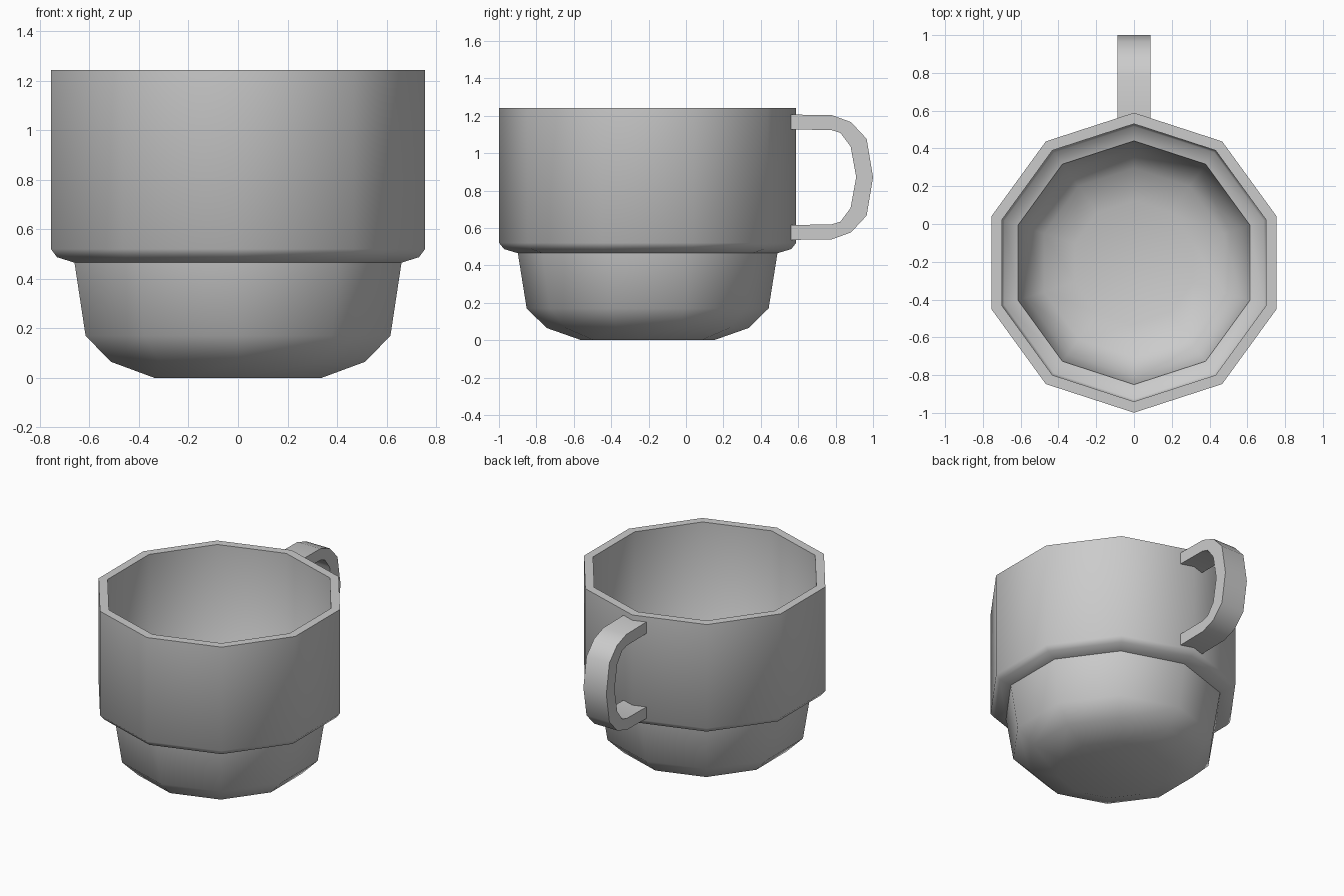
import bpy, bmesh, math

if "Cube" in bpy.data.objects:
    bpy.data.objects.remove(bpy.data.objects["Cube"])

SIDES = 10
CY = -0.205          # centre of the cup body

grey = bpy.data.materials.new("light_grey")
grey.diffuse_color = (0.6, 0.6, 0.6, 1)
grey.use_nodes = True
grey.node_tree.nodes["Principled BSDF"].inputs["Base Color"].default_value = grey.diffuse_color


def finish(name, bm, angle):
    bmesh.ops.recalc_face_normals(bm, faces=bm.faces)
    me = bpy.data.meshes.new(name)
    bm.to_mesh(me)
    bm.free()
    me.materials.append(grey)
    ob = bpy.data.objects.new(name, me)
    bpy.context.collection.objects.link(ob)
    bpy.ops.object.select_all(action='DESELECT')
    ob.select_set(True)
    bpy.context.view_layer.objects.active = ob
    bpy.ops.object.shade_smooth_by_angle(angle=math.radians(angle))
    return ob


# Cup: ten-sided wall profile (radius, z), from outer base over the rim to inner floor
profile = [(0.355, 0.0), (0.54, 0.065), (0.647, 0.17), (0.694, 0.465),
           (0.768, 0.487), (0.794, 0.52), (0.794, 1.242),
           (0.735, 1.242), (0.735, 0.56), (0.722, 0.54), (0.645, 0.515),
           (0.60, 0.20), (0.50, 0.105), (0.33, 0.05)]
bm = bmesh.new()
rings = []
for r, z in profile:
    ring = []
    for i in range(SIDES):
        a = math.pi / 2 + i * math.tau / SIDES
        ring.append(bm.verts.new((r * math.cos(a), CY + r * math.sin(a), z)))
    rings.append(ring)
for lo, hi in zip(rings, rings[1:]):
    for i in range(SIDES):
        j = (i + 1) % SIDES
        bm.faces.new((lo[i], lo[j], hi[j], hi[i]))
bm.faces.new(rings[0])
bm.faces.new(rings[-1])
finish("cup_body", bm, 50)

# Handle: upper half of outer and inner curves (y, height above middle), mirrored down
MID, W = 0.871, 0.088
outer = [(0.555, 0.335), (0.78, 0.332), (0.882, 0.295), (0.966, 0.205), (1.0, 0.0)]
inner = [(0.555, 0.255), (0.775, 0.253), (0.825, 0.238), (0.88, 0.165), (0.91, 0.0)]


def full(half):
    return half + [(y, -h) for y, h in reversed(half[:-1])]


bm = bmesh.new()
sections = []
for (yo, ho), (yi, hi) in zip(full(outer), full(inner)):
    sections.append([bm.verts.new(p) for p in (
        (-W, yo, MID + ho), (W, yo, MID + ho), (W, yi, MID + hi), (-W, yi, MID + hi))])
for a, b in zip(sections, sections[1:]):
    for i in range(4):
        j = (i + 1) % 4
        bm.faces.new((a[i], a[j], b[j], b[i]))
bm.faces.new(sections[0])
bm.faces.new(sections[-1])
finish("handle", bm, 50)
